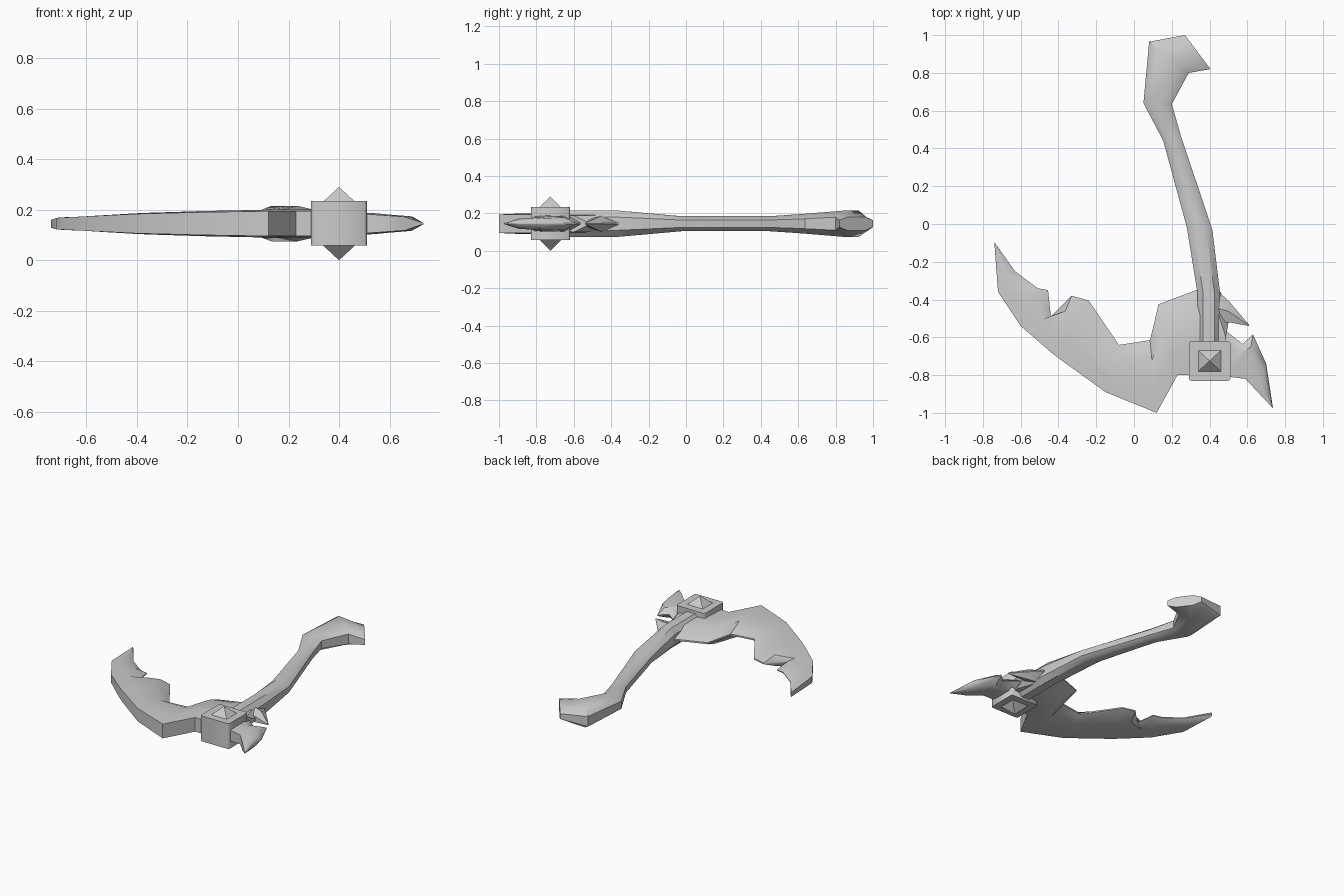
import bpy, bmesh
from mathutils import Vector

if "Cube" in bpy.data.objects:
    bpy.data.objects.remove(bpy.data.objects["Cube"])

ZC = 0.145  # mid-plane of the whole tool


def finish(name, bm, angle=0.7):
    bmesh.ops.remove_doubles(bm, verts=bm.verts, dist=0.0005)
    bmesh.ops.recalc_face_normals(bm, faces=bm.faces)
    me = bpy.data.meshes.new(name)
    bm.to_mesh(me)
    bm.free()
    ob = bpy.data.objects.new(name, me)
    bpy.context.collection.objects.link(ob)
    bpy.ops.object.select_all(action='DESELECT')
    ob.select_set(True)
    bpy.context.view_layer.objects.active = ob
    bpy.ops.object.shade_smooth_by_angle(angle=angle)
    return ob


def loft(name, stations, section):
    """Each station is (point a, point b, half height); section holds
    (fraction from a to b, fraction of half height)."""
    bm = bmesh.new()
    rings = []
    for a, b, h in stations:
        a, b = Vector(a), Vector(b)
        ring = []
        for t, k in section:
            p = a.lerp(b, t)
            ring.append(bm.verts.new((p.x, p.y, ZC + h * k)))
        rings.append(ring)
    n = len(section)
    for r, s in zip(rings, rings[1:]):
        for i in range(n):
            j = (i + 1) % n
            bm.faces.new((r[i], r[j], s[j], s[i]))
    bm.faces.new(rings[0])
    bm.faces.new(rings[-1])
    return finish(name, bm)


def blade_half(x):
    pts = [(-0.74, 0.015), (-0.72, 0.025), (-0.6, 0.032), (-0.4, 0.043), (-0.15, 0.05),
           (0.12, 0.055), (0.3, 0.055), (0.51, 0.042), (0.66, 0.03), (0.735, 0.002)]
    for (x0, h0), (x1, h1) in zip(pts, pts[1:]):
        if x <= x1:
            return h0 + (h1 - h0) * (x - x0) / (x1 - x0)
    return 0.002


# handle with hooked pommel: eight-sided section
octagon = [(0, -0.5), (0, 0.5), (0.25, 1), (0.75, 1),
           (1, 0.5), (1, -0.5), (0.75, -1), (0.25, -1)]
loft("handle", [
    ((0.335, -0.80), (0.46, -0.80), 0.07),
    ((0.335, -0.36), (0.455, -0.36), 0.07),
    ((0.28, -0.02), (0.415, -0.03), 0.04),
    ((0.155, 0.44), (0.25, 0.46), 0.04),
    ((0.05, 0.64), (0.20, 0.635), 0.053),
    ((0.08, 0.965), (0.29, 0.80), 0.07),
    ((0.27, 1.0), (0.405, 0.82), 0.037)], octagon)

# blade: thick back edge, sharp jagged inner edge
back_and_edge = [
    ((-0.738, -0.115), (-0.74, -0.095)), ((-0.72, -0.36), (-0.63, -0.25)),
    ((-0.68, -0.42), (-0.51, -0.34)), ((-0.64, -0.48), (-0.455, -0.35)),
    ((-0.60, -0.54), (-0.44, -0.49)), ((-0.45, -0.67), (-0.33, -0.38)),
    ((-0.40, -0.71), (-0.24, -0.405)), ((-0.15, -0.89), (-0.08, -0.64)),
    ((0.12, -1.0), (0.085, -0.615)), ((0.23, -0.80), (0.13, -0.425)),
    ((0.30, -0.80), (0.33, -0.35)), ((0.42, -0.80), (0.46, -0.36)),
    ((0.45, -0.80), (0.50, -0.52)), ((0.47, -0.81), (0.485, -0.565)),
    ((0.51, -0.81), (0.575, -0.635)), ((0.59, -0.82), (0.63, -0.585)),
    ((0.66, -0.895), (0.70, -0.74)), ((0.735, -0.975), (0.735, -0.97))]
wedge = [(0, -0.9), (0, 0.9), (0.3, 1), (0.72, 0.95), (1, 0.1),
         (1, -0.1), (0.72, -0.95), (0.3, -1)]
loft("blade", [(a, b, blade_half(a[0])) for a, b in back_and_edge], wedge)

# small barb behind the handle
loft("barb", [((0.43, -0.53), (0.45, -0.36), 0.045),
              ((0.50, -0.52), (0.50, -0.405), 0.038),
              ((0.61, -0.54), (0.61, -0.535), 0.004)],
     [(0, -0.5), (0, 0.5), (0.5, 1), (1, 0.1), (1, -0.1), (0.5, -1)])

# collar block joining handle and blade
bm = bmesh.new()
bmesh.ops.create_cube(bm, size=1)
for v in bm.verts:
    v.co = (0.40 + v.co.x * 0.22, -0.725 + v.co.y * 0.21, 0.147 + v.co.z * 0.176)
upright = [e for e in bm.edges if abs(e.verts[0].co.z - e.verts[1].co.z) > 0.1]
bmesh.ops.bevel(bm, geom=upright, offset=0.01, segments=1, affect='EDGES')
finish("collar", bm, 0.9)

# pointed studs above and below the collar
for side, label in ((1, "top_stud"), (-1, "bottom_stud")):
    bm = bmesh.new()
    base = [bm.verts.new((0.40 + sx * 0.065, -0.725 + sy * 0.06, ZC + side * 0.085))
            for sx, sy in ((-1, -1), (1, -1), (1, 1), (-1, 1))]
    tip = bm.verts.new((0.40, -0.725, ZC + side * 0.145))
    bm.faces.new(base)
    for i in range(4):
        bm.faces.new((base[i], base[(i + 1) % 4], tip))
    finish(label, bm, 0.3)
